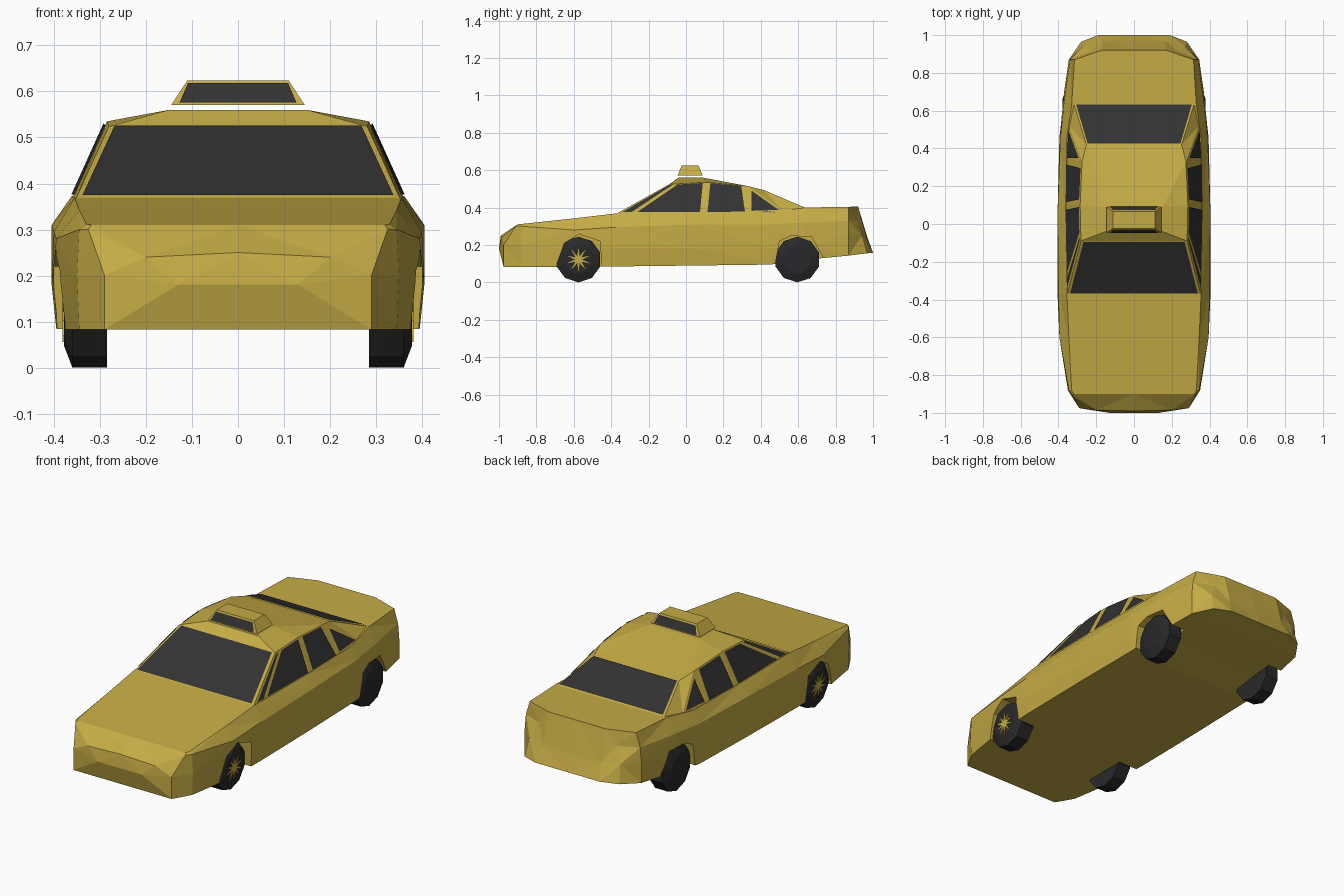
import bpy, bmesh, math
from mathutils import Vector, Matrix
from mathutils.bvhtree import BVHTree

cube = bpy.data.objects.get("Cube")
if cube:
    bpy.data.objects.remove(cube, do_unlink=True)


def material(name, colour):
    mat = bpy.data.materials.new(name)
    mat.use_nodes = True
    mat.diffuse_color = (*colour, 1)
    bsdf = mat.node_tree.nodes["Principled BSDF"]
    bsdf.inputs["Base Color"].default_value = (*colour, 1)
    bsdf.inputs["Roughness"].default_value = 0.8
    return mat


YELLOW = material("taxi yellow", (0.56, 0.41, 0.06))
GLASS = material("dark glass", (0.032, 0.032, 0.032))
RUBBER = material("tyre black", (0.022, 0.022, 0.024))


def finish(name, bm, mat):
    """Turn a bmesh into a flat shaded object of one colour."""
    mesh = bpy.data.meshes.new(name)
    bm.to_mesh(mesh)
    mesh.materials.append(mat)
    obj = bpy.data.objects.new(name, mesh)
    bpy.context.collection.objects.link(obj)
    return obj


def mirror_half(bm):
    bmesh.ops.mirror(bm, geom=bm.verts[:] + bm.edges[:] + bm.faces[:],
                     matrix=Matrix(), merge_dist=0.001, axis='X')
    bmesh.ops.recalc_face_normals(bm, faces=bm.faces[:])


def prism(bm, outline, x0, x1):
    """Extrude a (y, z) outline between two x positions."""
    near = [bm.verts.new((x0, y, z)) for y, z in outline]
    far = [bm.verts.new((x1, y, z)) for y, z in outline]
    bm.faces.new(near)
    bm.faces.new(far[::-1])
    for i in range(len(near)):
        j = (i + 1) % len(near)
        bm.faces.new((near[j], near[i], far[i], far[j]))
    bmesh.ops.recalc_face_normals(bm, faces=bm.faces[:])


# Lower body: half rings of floor edge, door middle, shoulder and deck edge
def ring(y, *points):
    return [(x, y, z) for x, z in points]


rings = [
    [(.29, -.975, .083), (.29, -.975, .2), (.325, -.91, .3), (.32, -.9, .31)],
    ring(-.88, (.345, .083), (.35, .2), (.345, .3), (.33, .312)),
    ring(-.6, (.39, .083), (.395, .18), (.395, .28), (.345, .342)),
    ring(-.37, (.395, .085), (.405, .18), (.4, .295), (.355, .369)),
    ring(.05, (.395, .09), (.405, .18), (.405, .31), (.362, .372)),
    ring(.45, (.39, .095), (.395, .18), (.39, .31), (.357, .374)),
    ring(.63, (.375, .12), (.38, .2), (.372, .32), (.33, .4)),
    ring(.87, (.345, .143), (.345, .25), (.338, .33), (.315, .404)),
    [(.28, .965, .155), (.27, .94, .25), (.23, .915, .33), (.17, .92, .405)],
]
bm = bmesh.new()
grid = []
for pts in rings:
    pts = [(0, *pts[0][1:])] + pts + [(0, *pts[-1][1:])]
    grid.append([bm.verts.new(p) for p in pts])
for a, b in zip(grid, grid[1:]):
    for k in range(len(a) - 1):
        bm.faces.new((a[k], a[k + 1], b[k + 1], b[k]))

# Nose with its bumper crease
low_c, low, mid, shoulder, deck, deck_c = grid[0]
crease, crease_c, brow, brow_c = [bm.verts.new(p) for p in (
    (.13, -1, .18), (0, -1, .18), (.2, -.985, .24), (0, -.99, .25))]
for f in ((low_c, low, crease, crease_c), (low, mid, crease), (crease, mid, brow),
          (mid, shoulder, brow), (shoulder, deck, brow),
          (brow, deck, deck_c, brow_c), (crease, brow, brow_c, crease_c)):
    bm.faces.new(f)

# Tail with its pointed lower lip
low_c, low, mid, shoulder, deck, deck_c = grid[-1]
lip, lip_c, boot, boot_c = [bm.verts.new(p) for p in (
    (.19, 1, .158), (0, 1, .158), (.17, .965, .24), (0, .97, .24))]
for f in ((low_c, low, lip, lip_c), (low, mid, boot, lip), (mid, shoulder, boot),
          (shoulder, deck, boot), (boot, deck, deck_c, boot_c),
          (lip, boot, boot_c, lip_c)):
    bm.faces.new(f)
mirror_half(bm)
bmesh.ops.triangulate(bm, faces=bm.faces[:])
body = finish("body", bm, YELLOW)

# Wheel arches cut out of the body
front_arch = [(-.7, -.05), (-.69, .1), (-.65, .21), (-.57, .258), (-.46, .22), (-.44, -.05)]
rear_arch = [(.45, -.05), (.5, .22), (.56, .248), (.67, .244), (.74, .12), (.75, -.05)]
bm = bmesh.new()
for side in (1, -1):
    for arch in (front_arch, rear_arch):
        prism(bm, arch, side * .28, side * .5)
cutter = finish("arch_cutter", bm, YELLOW)
cutter.hide_render = True
cut = body.modifiers.new("arches", 'BOOLEAN')
cut.operation = 'DIFFERENCE'
cut.solver = 'EXACT'
cut.object = cutter
bpy.context.view_layer.objects.active = body
bpy.ops.object.modifier_apply(modifier=cut.name)
bpy.data.objects.remove(cutter, do_unlink=True)

# Cabin: named corner points, skinned on one half and mirrored
corners = {
    "cowl": (.352, -.37, .368), "sill_b": (.36, .1, .37), "sill_c": (.357, .33, .371),
    "sill_d": (.345, .52, .38), "shelf": (.318, .635, .4),
    "rail_a": (.281, -.09, .524), "rail_b": (.285, .1, .535),
    "rail_c": (.275, .33, .515), "rail_d": (.252, .42, .492),
    "roof_a": (.15, -.04, .56), "roof_b": (.15, .09, .56),
}
cabin = bmesh.new()
v = {n: cabin.verts.new(p) for n, p in corners.items()}
for n in ("cowl", "rail_a", "roof_a", "roof_b", "rail_d", "shelf"):
    v["mid_" + n] = cabin.verts.new((0, *corners[n][1:]))
for names in (
        "cowl rail_a mid_rail_a mid_cowl", "rail_a roof_a mid_roof_a mid_rail_a",
        "roof_a roof_b mid_roof_b mid_roof_a", "roof_b rail_d mid_rail_d mid_roof_b",
        "rail_d shelf mid_shelf mid_rail_d", "rail_a rail_b roof_b roof_a",
        "rail_b rail_c roof_b", "rail_c rail_d roof_b",
        "cowl sill_b rail_b rail_a", "sill_b sill_c rail_c rail_b",
        "sill_c sill_d rail_c", "sill_d rail_d rail_c", "sill_d shelf rail_d"):
    cabin.faces.new([v[n] for n in names.split()])
mirror_half(cabin)
finish("cabin", cabin, YELLOW)

# Roof sign: a tapered box floating just above the roof
sign = bmesh.new()
bmesh.ops.create_cube(sign, size=1)
for p in sign.verts:
    top = p.co.z > 0
    p.co = (p.co.x * (.22 if top else .29), p.co.y * (.09 if top else .135) + .022,
            .624 if top else .571)
finish("roof_sign", sign, YELLOW)


def pane(name, target, origin, points):
    """Lay a flat pane on a shell; origin fixes the axis it is projected along."""
    axis = next(i for i in range(3) if origin[i])
    aim = -Vector(origin).normalized()
    tree = BVHTree.FromBMesh(target)
    bm = bmesh.new()
    verts = []
    for point in points:
        start = list(point)
        start.insert(axis, origin[axis])
        hit, normal, _, _ = tree.ray_cast(Vector(start), aim)
        if normal.dot(aim) > 0:
            normal = -normal
        verts.append(bm.verts.new(hit + normal * .005))
    face = bm.faces.new(verts)
    face.normal_update()
    if face.normal.dot(aim) > 0:
        face.normal_flip()
    finish(name, bm, GLASS)


def trapezoid(low_half, low, high_half, high):
    return [(-low_half, low), (low_half, low), (high_half, high), (-high_half, high)]


# Windscreen, rear window and sign panels
pane("windscreen", cabin, (0, 0, 2), trapezoid(.338, -.366, .268, -.094))
pane("rear_window", cabin, (0, 0, 2), trapezoid(.306, .63, .246, .425))
for end, y in (("front", -2), ("rear", 2)):
    pane(f"sign_{end}_panel", sign, (0, y, 0), trapezoid(.127, .576, .109, .618))

# Side windows
side_windows = {
    "quarter_light": [(-.34, .374), (-.29, .374), (-.07, .52), (-.09, .518)],
    "front_window": [(-.26, .374), (.075, .374), (.09, .529), (-.045, .521)],
    "rear_door_window": [(.115, .374), (.315, .376), (.295, .513), (.13, .527)],
    "rear_quarter_window": [(.35, .38), (.495, .385), (.35, .488)],
}
for side, x in (("left", 2), ("right", -2)):
    for name, points in side_windows.items():
        pane(f"{side}_{name}", cabin, (x, 0, 0), points)


def circle(radius, count, turn=0):
    return [(radius * math.sin(math.tau * i / count + turn),
             radius * math.cos(math.tau * i / count + turn)) for i in range(count)]


# Wheels: faceted tyre with a bevelled outer wall, star hubs on the front pair
RADIUS, SIDES = .122, 10
for side, s in (("left", 1), ("right", -1)):
    for end, y in (("front", -.575), ("rear", .595)):
        bm = bmesh.new()
        loops = [[bm.verts.new((s * x, y + a, RADIUS + b)) for a, b in circle(r, SIDES)]
                 for x, r in ((.285, RADIUS), (.36, RADIUS), (.378, .075))]
        for a, b in zip(loops, loops[1:]):
            for i in range(SIDES):
                j = (i + 1) % SIDES
                bm.faces.new((a[i], a[j], b[j], b[i]))
        bm.faces.new(loops[0])
        bm.faces.new(loops[-1])
        bmesh.ops.recalc_face_normals(bm, faces=bm.faces[:])
        finish(f"{end}_{side}_wheel", bm, RUBBER)
        if end == "front":
            tips, notches = circle(.066, SIDES), circle(.02, SIDES, math.pi / SIDES)
            star = [(y + a, RADIUS + b) for pair in zip(tips, notches) for a, b in pair]
            bm = bmesh.new()
            prism(bm, star, s * .377, s * .381)
            finish(f"{side}_hub_star", bm, YELLOW)
